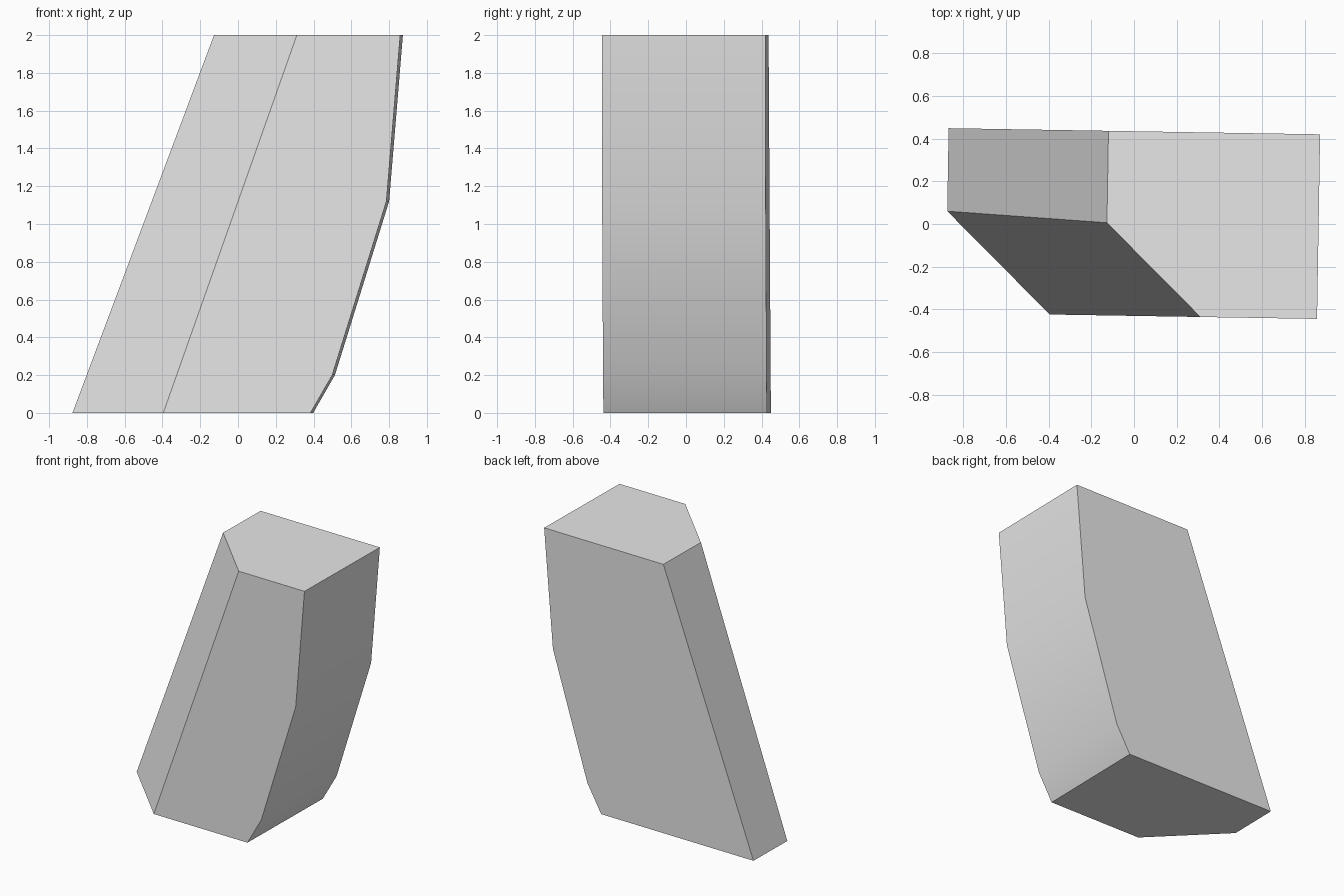
import bpy
import bmesh
from mathutils import Matrix, Vector

cube = bpy.data.objects.get("Cube")
if cube:
    bpy.data.objects.remove(cube, do_unlink=True)

# Plain grey material
grey = bpy.data.materials.new("light grey")
grey.use_nodes = True
colour = (0.8, 0.8, 0.8, 1.0)
grey.diffuse_color = colour
grey.node_tree.nodes["Principled BSDF"].inputs["Base Color"].default_value = colour

# Leaning side profile (x, z) with a gently bowed right edge
PROFILE = [(-0.877, 0), (0.391, 0), (0.506, 0.2), (0.793, 1.12), (0.866, 2), (-0.127, 2)]
FRONT, BACK = -0.431, 0.435

bm = bmesh.new()
face = bm.faces.new([bm.verts.new((x, FRONT, z)) for x, z in PROFILE])
extruded = bmesh.ops.extrude_face_region(bm, geom=[face], use_keep_orig=True)
moved = [g for g in extruded["geom"] if isinstance(g, bmesh.types.BMVert)]
bmesh.ops.translate(bm, verts=moved, vec=(0, BACK - FRONT, 0))

# Slight twist about the vertical axis
bmesh.ops.rotate(bm, verts=bm.verts, cent=(0, 0, 0), matrix=Matrix.Rotation(-0.0165, 3, "Z"))

# Slanted chamfer along the front right edge
a, b, c = Vector((-0.876, 0.06, 0)), Vector((-0.395, -0.425, 0)), Vector((-0.126, 0.005, 2))
normal = (b - a).cross(c - a)
if normal.x > 0:
    normal.negate()
cut = bmesh.ops.bisect_plane(bm, geom=bm.verts[:] + bm.edges[:] + bm.faces[:],
                             plane_co=a, plane_no=normal, clear_outer=True)
rim = [g for g in cut["geom_cut"] if isinstance(g, bmesh.types.BMEdge)]
bmesh.ops.holes_fill(bm, edges=rim, sides=0)
bmesh.ops.recalc_face_normals(bm, faces=bm.faces)

mesh = bpy.data.meshes.new("leaning_block")
bm.to_mesh(mesh)
bm.free()
mesh.materials.append(grey)
block = bpy.data.objects.new("leaning_block", mesh)
bpy.context.collection.objects.link(block)

# Smooth the bowed side, keep the corners crisp
bpy.ops.object.select_all(action="DESELECT")
block.select_set(True)
bpy.context.view_layer.objects.active = block
bpy.ops.object.shade_smooth_by_angle(angle=0.52)
